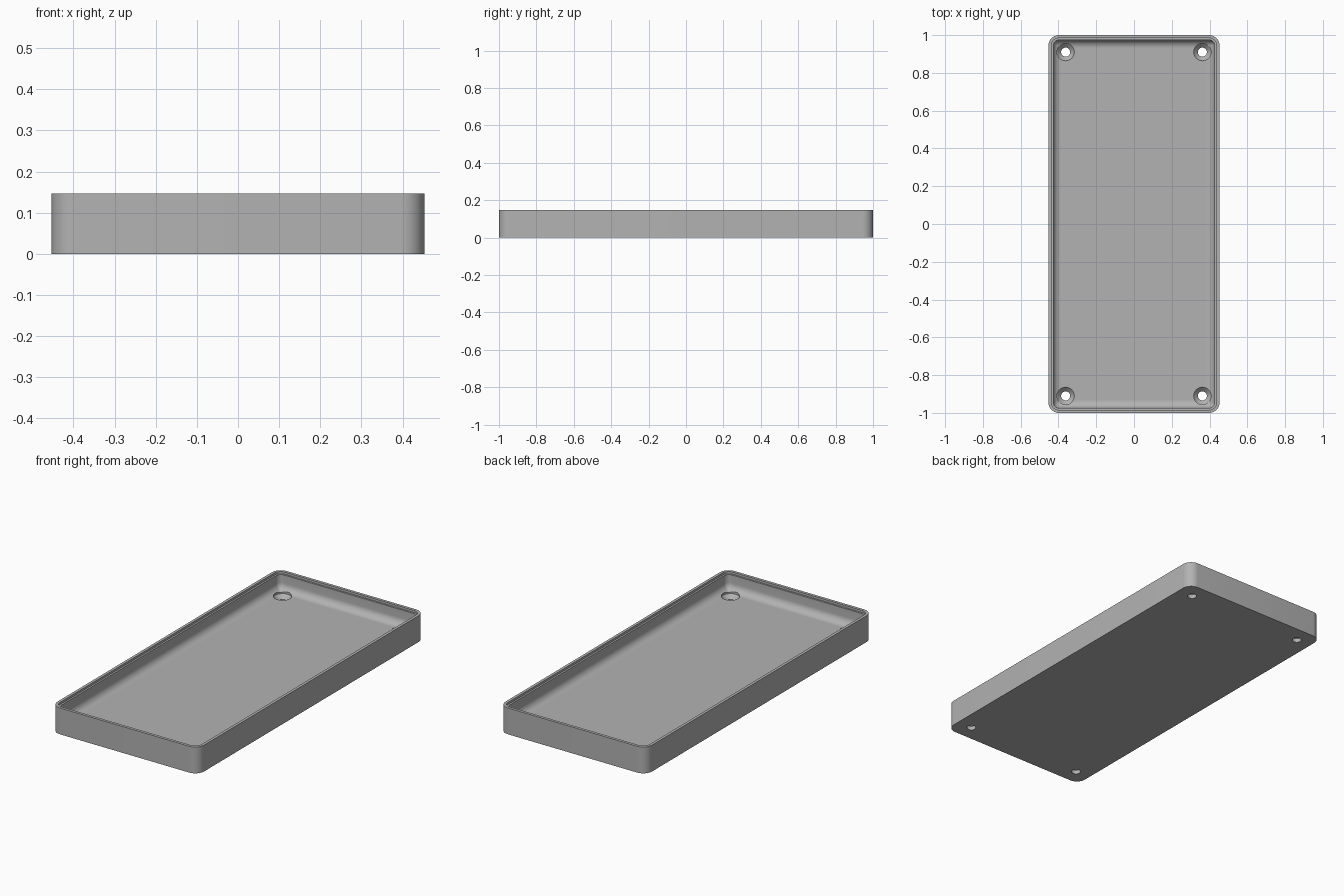
import bpy, bmesh, math

HALF_X, HALF_Y, HEIGHT = 0.453, 1.0, 0.147
CORNER = 0.055
FLOOR = 0.05
WALL = 0.03
FILLET = 0.04
ARC = 10  # segments per rounded corner

cube = bpy.data.objects.get("Cube")
if cube:
    bpy.data.objects.remove(cube, do_unlink=True)

grey = bpy.data.materials.new("grey_plastic")
grey.use_nodes = True
color = (0.45, 0.45, 0.45, 1)
grey.diffuse_color = color
grey.node_tree.nodes["Principled BSDF"].inputs["Base Color"].default_value = color


def ring(bm, inset, z):
    """Rounded rectangle loop, inset from the outer wall."""
    r = max(CORNER - inset, 0.008)
    cx, cy = HALF_X - inset - r, HALF_Y - inset - r
    verts = []
    for q, (sx, sy) in enumerate([(1, 1), (-1, 1), (-1, -1), (1, -1)]):
        for i in range(ARC + 1):
            a = math.pi / 2 * (q + i / ARC)
            verts.append(bm.verts.new((sx * cx + r * math.cos(a),
                                       sy * cy + r * math.sin(a), z)))
    return verts


def bridge(bm, a, b):
    for i in range(len(a)):
        j = (i + 1) % len(a)
        bm.faces.new((a[i], a[j], b[j], b[i]))


def finish(bm, name):
    bmesh.ops.recalc_face_normals(bm, faces=bm.faces)
    mesh = bpy.data.meshes.new(name)
    bm.to_mesh(mesh)
    bm.free()
    mesh.materials.append(grey)
    obj = bpy.data.objects.new(name, mesh)
    bpy.context.collection.objects.link(obj)
    return obj


# Tray section: outer wall, rim, stepped lip, inner wall, floor fillet
section = [(0, 0), (0, HEIGHT), (0.016, HEIGHT), (0.016, HEIGHT - 0.012),
           (WALL - 0.004, HEIGHT - 0.012)]
for i in range(9):
    t = math.pi / 2 * i / 8
    section.append((WALL - 0.004 + FILLET * (1 - math.cos(t)),
                    FLOOR + FILLET * (1 - math.sin(t))))
bm = bmesh.new()
rings = [ring(bm, inset, z) for inset, z in section]
for a, b in zip(rings, rings[1:]):
    bridge(bm, a, b)
bm.faces.new(rings[0])
bm.faces.new(rings[-1])
tray = finish(bm, "tray")

# Countersunk screw holes in the four corners
bm = bmesh.new()
hole_section = [(0.024, -0.02), (0.024, 0.022), (0.046, 0.044), (0.046, 0.1)]
SIDES = 32
for sx in (-1, 1):
    for sy in (-1, 1):
        loops = [[bm.verts.new((sx * 0.362 + r * math.cos(math.tau * k / SIDES),
                                sy * 0.91 + r * math.sin(math.tau * k / SIDES), z))
                  for k in range(SIDES)] for r, z in hole_section]
        for a, b in zip(loops, loops[1:]):
            bridge(bm, a, b)
        bm.faces.new(loops[0])
        bm.faces.new(loops[-1])
cutter = finish(bm, "screw_hole_cutter")
cutter.hide_render = True
cutter.hide_set(True)

cut = tray.modifiers.new("screw_holes", "BOOLEAN")
cut.operation = "DIFFERENCE"
cut.solver = "EXACT"
cut.object = cutter

# Apply the cut, then smooth the curved faces
bpy.ops.object.select_all(action="DESELECT")
tray.select_set(True)
bpy.context.view_layer.objects.active = tray
bpy.ops.object.modifier_apply(modifier=cut.name)
bpy.data.objects.remove(cutter, do_unlink=True)
bpy.ops.object.shade_smooth_by_angle(angle=math.radians(30))
